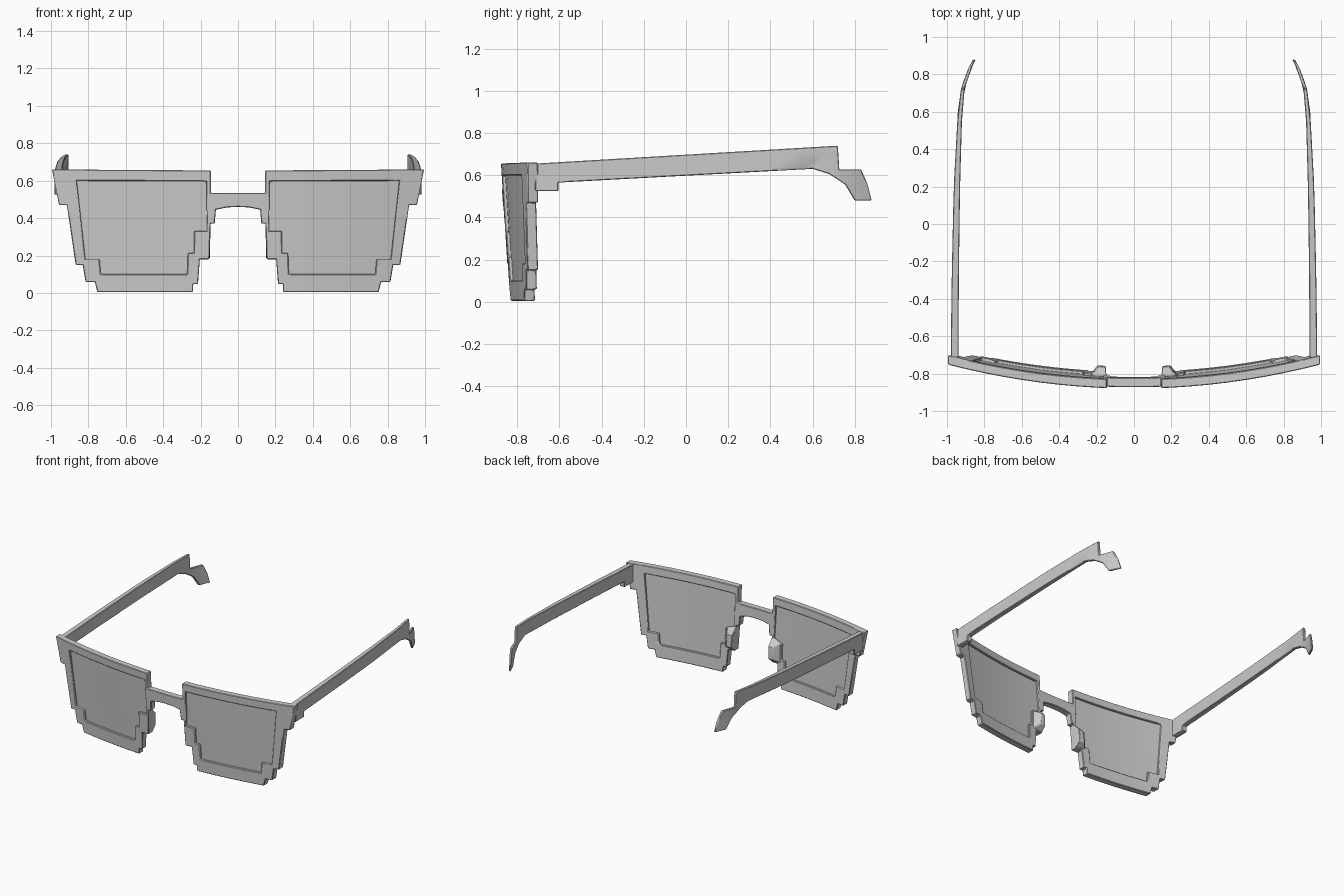
import bpy, bmesh
from mathutils import Vector

if "Cube" in bpy.data.objects:
    bpy.data.objects.remove(bpy.data.objects["Cube"])


def bend(x, d, z):
    """Place a point of the flat front onto the wrapped, tilted front surface."""
    return Vector((x, -0.88 + 0.13 * x * x + d + 0.0625 * (0.65 - z), z))


def interp(table, t):
    for (a, u), (b, v) in zip(table, table[1:]):
        if t <= b:
            return u + (v - u) * max(0, (t - a) / (b - a))
    return table[-1][1]


def plate(name, loops, cuts, axis, place, bevel, open_centre=False):
    """Fill 2D loops (a, z), slice across for bending, give two skins via place(a, z, side)."""
    bm = bmesh.new()
    for loop in loops:
        vs = [bm.verts.new((a, 0, z)) for a, z in loop]
        for i, v in enumerate(vs):
            bm.edges.new((v, vs[(i + 1) % len(vs)]))
    bmesh.ops.triangle_fill(bm, edges=bm.edges[:], use_beauty=True)
    bmesh.ops.dissolve_limit(bm, angle_limit=0.01, verts=bm.verts[:], edges=bm.edges[:])
    bmesh.ops.triangulate(bm, faces=[f for f in bm.faces if len(f.verts) > 4])
    for c in cuts:
        bmesh.ops.bisect_plane(bm, geom=bm.verts[:] + bm.edges[:] + bm.faces[:],
                               plane_co=(c, 0, 0), plane_no=(1, 0, 0), dist=1e-5)
    front = bm.verts[:]
    ret = bmesh.ops.extrude_face_region(bm, geom=bm.faces[:], use_keep_orig=True)
    back = [g for g in ret["geom"] if isinstance(g, bmesh.types.BMVert)]
    if open_centre:
        wall = [f for f in bm.faces if all(abs(v.co.x) < 1e-5 for v in f.verts)]
        bmesh.ops.delete(bm, geom=wall, context='FACES')
    for side, verts in ((0, front), (1, back)):
        for v in verts:
            if v.is_valid:
                v.co = place(v.co.x, v.co.z, side)
    bmesh.ops.recalc_face_normals(bm, faces=bm.faces[:])
    return finish(name, bm, bevel)


def finish(name, bm, bevel):
    me = bpy.data.meshes.new(name)
    bm.to_mesh(me)
    bm.free()
    ob = bpy.data.objects.new(name, me)
    bpy.context.collection.objects.link(ob)
    m = ob.modifiers.new("Mirror", 'MIRROR')
    m.use_clip = True
    if bevel:
        b = ob.modifiers.new("Bevel", 'BEVEL')
        b.width, b.segments, b.angle_limit = bevel, 1, 0.7
    bpy.context.view_layer.objects.active = ob
    ob.select_set(True)
    bpy.ops.object.shade_smooth_by_angle(angle=0.5)
    ob.select_set(False)
    return ob


# Stepped front frame with bridge (right half, mirrored)
outer = [(0, 0.535), (0.145, 0.535), (0.145, 0.655), (0.995, 0.66), (0.957, 0.47),
         (0.915, 0.47), (0.868, 0.15), (0.83, 0.15), (0.815, 0.058), (0.765, 0.058),
         (0.752, 0.004), (0.242, 0.004), (0.24, 0.048), (0.214, 0.048), (0.204, 0.18),
         (0.153, 0.18), (0.147, 0.37), (0.125, 0.37), (0.118, 0.445), (0.06, 0.457), (0, 0.46)]
opening = [(0.17, 0.597), (0.862, 0.6), (0.816, 0.18), (0.74, 0.18), (0.733, 0.1),
           (0.272, 0.1), (0.268, 0.214), (0.236, 0.214), (0.234, 0.332), (0.165, 0.332)]
slices = [i * 0.1 for i in range(1, 10)]
plate("front_frame", [outer, opening], slices, 0,
      lambda x, z, s: bend(x, 0.05 * s, z), 0.006, True)

# Recessed lenses, slightly oversize so they sit inside the rim
lens = [(x + (0.004 if x > 0.5 else -0.004), z + (0.004 if z > 0.4 else -0.004))
        for x, z in opening]
plate("lens", [lens], slices, 0, lambda x, z, s: bend(x, 0.016 + 0.018 * s, z), 0)

# Temple arms with stepped hinge end and hooked ear tip
arm = [(-0.715, 0.655), (0.72, 0.74), (0.727, 0.628), (0.83, 0.628), (0.86, 0.56),
       (0.88, 0.48), (0.8, 0.48), (0.755, 0.555), (0.68, 0.605), (0.6, 0.63),
       (0, 0.6), (-0.605, 0.565), (-0.605, 0.525), (-0.715, 0.525)]
side_x = [(-0.72, 0.98), (-0.3, 0.975), (0.2, 0.964), (0.6, 0.942),
          (0.73, 0.924), (0.83, 0.887), (0.89, 0.855)]
thick = [(-0.72, 0.042), (0.2, 0.034), (0.73, 0.02), (0.89, 0.014)]
plate("temple_arm", [arm], [-0.5 + 0.15 * i for i in range(10)], 1,
      lambda y, z, s: Vector((interp(side_x, y) - s * interp(thick, y), y, z)), 0.004)

# Faceted nose pads behind the inner steps
bm = bmesh.new()
for x, d, z in [(0.15, 0.04, 0.18), (0.235, 0.04, 0.19), (0.147, 0.04, 0.37), (0.23, 0.04, 0.34),
                (0.155, 0.092, 0.22), (0.195, 0.092, 0.22), (0.15, 0.092, 0.31), (0.185, 0.092, 0.31)]:
    bm.verts.new(bend(x, d, z))
bmesh.ops.convex_hull(bm, input=bm.verts[:])
bmesh.ops.recalc_face_normals(bm, faces=bm.faces[:])
finish("nose_pad", bm, 0.004)
